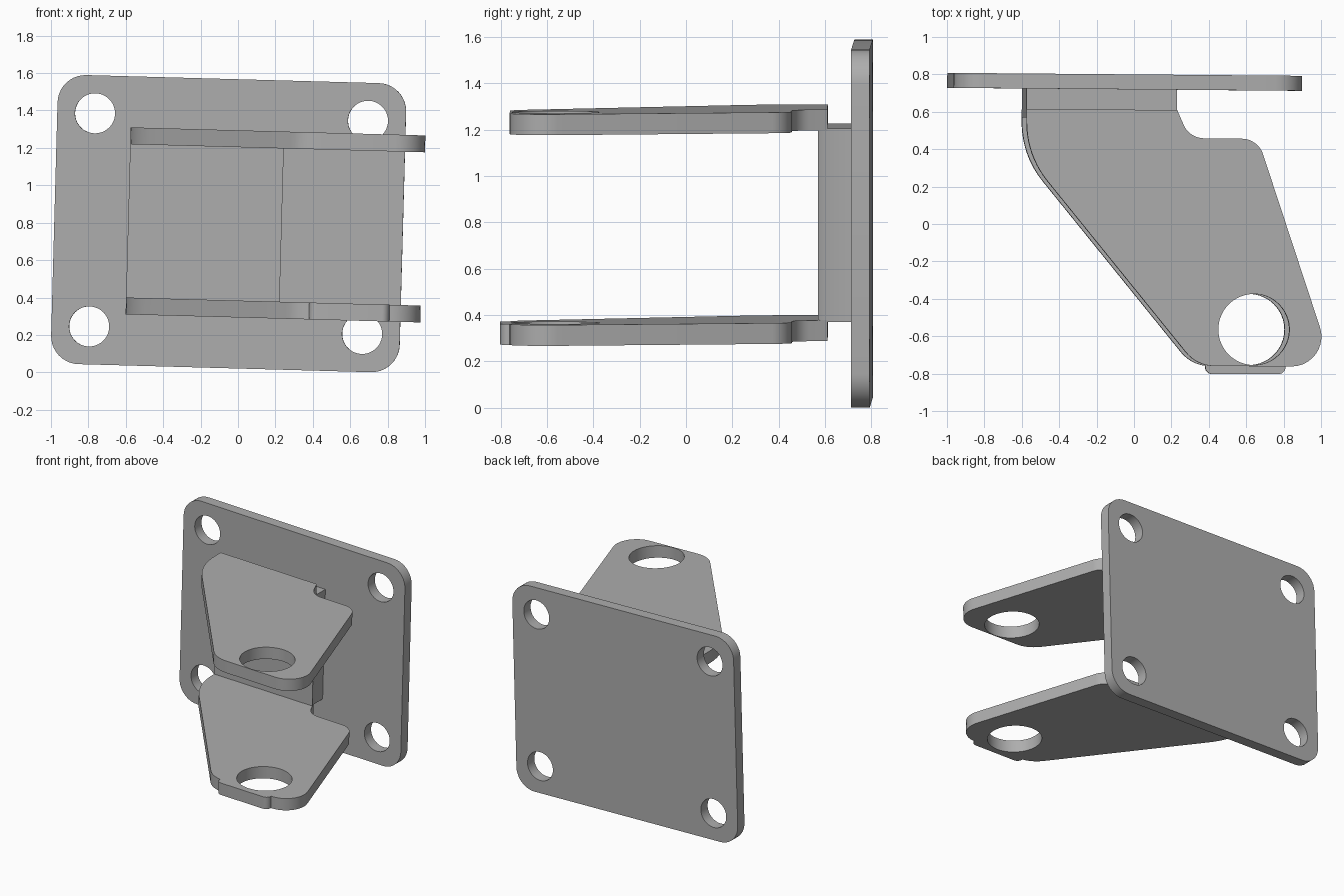
import bpy, bmesh, math
from mathutils import Matrix, Vector

if "Cube" in bpy.data.objects:
    bpy.data.objects.remove(bpy.data.objects["Cube"], do_unlink=True)

# Single bare-metal colour
GREY = (0.42, 0.42, 0.42, 1)
metal = bpy.data.materials.new("plain grey metal")
metal.use_nodes = True
metal.diffuse_color = GREY
metal.node_tree.nodes["Principled BSDF"].inputs["Base Color"].default_value = GREY

# Whole bracket leans slightly
frame = Matrix.Translation((-0.05, 0, 0.795)) @ Matrix.Rotation(0.0274, 4, 'Y')


def fillet(corners, steps=10):
    """Round each (x, y, radius) corner of a polygon with an arc."""
    pts = []
    for i, (x, y, r) in enumerate(corners):
        p = Vector((x, y))
        if r == 0:
            pts.append(p)
            continue
        a = (Vector(corners[i - 1][:2]) - p).normalized()
        b = (Vector(corners[(i + 1) % len(corners)][:2]) - p).normalized()
        half = a.angle(b) / 2
        start, end = p + a * r / math.tan(half), p + b * r / math.tan(half)
        centre = p + (a + b).normalized() * r / math.sin(half)
        u, v = start - centre, end - centre
        sweep = math.pi - 2 * half
        for k in range(steps + 1):
            t = sweep * k / steps
            w = (u * math.sin(sweep - t) + v * math.sin(t)) / math.sin(sweep)
            pts.append(centre + w)
    return pts


def circle(x, y, r, n=64):
    return [Vector((x + r * math.cos(math.tau * k / n),
                    y + r * math.sin(math.tau * k / n))) for k in range(n)]


def slab(name, loops, thickness, matrix):
    """Flat outline with holes, extruded evenly about its own plane."""
    curve = bpy.data.curves.new(name, 'CURVE')
    curve.dimensions = '2D'
    curve.fill_mode = 'BOTH'
    curve.extrude = thickness / 2
    for loop in loops:
        spline = curve.splines.new('POLY')
        spline.points.add(len(loop) - 1)
        for point, co in zip(spline.points, loop):
            point.co = (co.x, co.y, 0, 1)
        spline.use_cyclic_u = True
    temp = bpy.data.objects.new(name + " outline", curve)
    bpy.context.collection.objects.link(temp)
    bpy.context.view_layer.update()
    graph = bpy.context.evaluated_depsgraph_get()
    mesh = bpy.data.meshes.new_from_object(temp.evaluated_get(graph))
    bpy.data.objects.remove(temp, do_unlink=True)
    bpy.data.curves.remove(curve)

    bm = bmesh.new()
    bm.from_mesh(mesh)
    bmesh.ops.remove_doubles(bm, verts=bm.verts, dist=0.0001)
    bmesh.ops.recalc_face_normals(bm, faces=bm.faces)
    bm.to_mesh(mesh)
    bm.free()
    mesh.materials.clear()
    mesh.materials.append(metal)
    obj = bpy.data.objects.new(name, mesh)
    bpy.context.collection.objects.link(obj)
    obj.matrix_world = matrix
    bpy.ops.object.select_all(action='DESELECT')
    obj.select_set(True)
    bpy.context.view_layer.objects.active = obj
    bpy.ops.object.shade_smooth_by_angle(angle=math.radians(30))
    return obj


# Mounting plate with four bolt holes
W, H, R = 0.932, 0.773, 0.15
plate = [fillet([(-W, -H, R), (W, -H, R), (W, H, R), (-W, H, R)])]
plate += [circle(sx * 0.73, sz * 0.57, 0.107) for sx in (-1, 1) for sz in (-1, 1)]
slab("mounting_plate", plate, 0.08,
     frame @ Matrix.Translation((0, 0.76, 0))
     @ Matrix.Rotation(-0.0085, 4, 'Z') @ Matrix.Rotation(math.pi / 2, 4, 'X'))

# Two matching arms with large pin holes
arm = [fillet([(-0.575, 0.613, 0), (-0.575, 0.367, 0.5), (0.336, -0.759, 0.2),
               (1.063, -0.763, 0.16), (0.662, 0.455, 0.12),
               (0.295, 0.459, 0.12), (0.23, 0.61, 0)]),
       circle(0.64, -0.564, 0.19)]
SHIFT = 0.0375
for name, z in (("upper_arm", 0.455), ("lower_arm", -0.455)):
    slab(name, arm, 0.09, frame @ Matrix.Translation((SHIFT, 0, z)))

# Small stop tab on the front edge of the lower arm
tab = fillet([(0.405, -0.756, 0), (0.405, -0.803, 0.04),
              (0.835, -0.803, 0.04), (0.835, -0.756, 0)])
slab("stop_tab", [tab], 0.09, frame @ Matrix.Translation((SHIFT, 0, -0.455)))

# Spine block joining the arms to the plate
spine = fillet([(-0.575, 0.57, 0), (0.246, 0.57, 0), (0.23, 0.61, 0),
                (0.23, 0.74, 0), (-0.575, 0.74, 0)])
slab("spine_block", [spine], 0.836, frame @ Matrix.Translation((SHIFT, 0, 0)))
